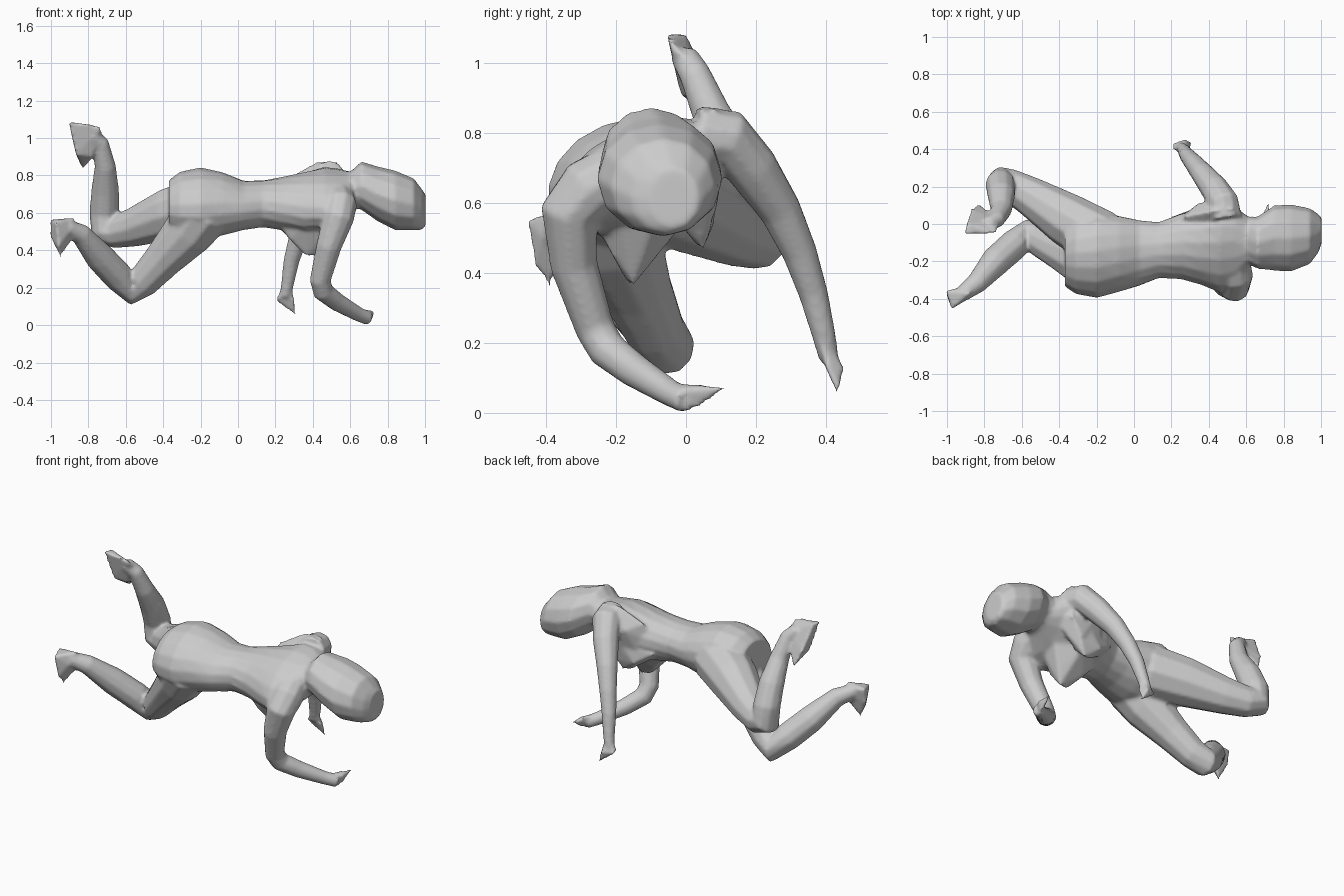
import bpy, bmesh, math
from mathutils import Vector

parts = []


def finish(bm, name):
    bmesh.ops.recalc_face_normals(bm, faces=bm.faces)
    me = bpy.data.meshes.new(name)
    bm.to_mesh(me)
    bm.free()
    ob = bpy.data.objects.new(name, me)
    bpy.context.collection.objects.link(ob)
    parts.append(ob)
    return ob


def skin(rings, name):
    bm = bmesh.new()
    vr = [[bm.verts.new(p) for p in r] for r in rings]
    n = len(vr[0])
    for a, b in zip(vr, vr[1:]):
        for i in range(n):
            j = (i + 1) % n
            bm.faces.new((a[i], a[j], b[j], b[i]))
    bm.faces.new(vr[0])
    bm.faces.new(vr[-1])
    return finish(bm, name)


def body_loft(name, stations, n=16):
    """stations: x, centre y, centre z, half width, half height, roll in degrees"""
    rings = []
    for x, cy, cz, w, h, roll in stations:
        r = math.radians(roll)
        ring = []
        for i in range(n):
            a = 2 * math.pi * i / n
            u, v = w * math.cos(a), h * math.sin(a)
            ring.append((x, cy + u * math.cos(r) - v * math.sin(r),
                         cz + u * math.sin(r) + v * math.cos(r)))
        rings.append(ring)
    return skin(rings, name)


def limb(name, path, n=10):
    """path: x, y, z, radius"""
    pts = [Vector(p[:3]) for p in path]
    rings, side = [], Vector((0.3, 1, 0.1))
    for k, p in enumerate(pts):
        d0 = (p - pts[max(k - 1, 0)]).normalized()
        d1 = (pts[min(k + 1, len(pts) - 1)] - p).normalized()
        t = (d0 + d1).normalized()
        side = (side - t * side.dot(t)).normalized()
        up = t.cross(side)
        r = path[k][3] * 1.03
        rings.append([p + r * (math.cos(a) * side + math.sin(a) * up)
                      for a in (2 * math.pi * i / n for i in range(n))])
    return skin(rings, name)


def hull(name, pts, dy=0, dz=0):
    bm = bmesh.new()
    for x, y, z in pts:
        bm.verts.new((x, y + dy, z + dz))
    bmesh.ops.convex_hull(bm, input=bm.verts)
    loose = [v for v in bm.verts if not v.link_faces]
    bmesh.ops.delete(bm, geom=loose, context='VERTS')
    return finish(bm, name)


# torso: hips, waist, rolled chest, neck base
body_loft("torso", [
    (-.37, -.18, .645, .16, .125, 20), (-.31, -.175, .65, .205, .165, 20),
    (-.20, -.17, .655, .232, .182, 20), (-.08, -.16, .648, .208, .165, 16),
    (.03, -.155, .64, .178, .130, 12), (.13, -.14, .648, .153, .125, 12),
    (.25, -.12, .65, .180, .142, 18), (.36, -.12, .655, .215, .155, 23),
    (.46, -.13, .68, .255, .14, 25), (.54, -.13, .69, .24, .12, 24),
    (.62, -.095, .715, .13, .10, 12), (.70, -.08, .72, .09, .08, 0)])

# chest forms, the left one raised by the roll of the body
chest = [(.18, -.22, .58), (.18, -.05, .57), (.56, -.2, .64), (.56, -.05, .66),
         (.40, -.28, .58), (.38, 0, .55), (.28, -.2, .455), (.29, -.1, .45),
         (.44, -.21, .45), (.45, -.11, .45), (.36, -.165, .37), (.42, -.15, .365)]
hull("right_chest", chest)
hull("left_chest", [(.20, -.22, .49), (.20, -.16, .52), (.56, -.2, .56), (.54, -.11, .60),
                    (.30, -.2, .45), (.31, -.12, .45), (.43, -.21, .44), (.44, -.13, .44),
                    (.40, -.11, .56), (.36, -.165, .385), (.41, -.15, .38)], .20, .09)

# left flank and raised shoulder blade
hull("left_flank", [
    (.20, .0, .66), (.29, .055, .59), (.45, .085, .57), (.53, .09, .66), (.35, .115, .75),
    (.27, .04, .79), (.42, .07, .875), (.53, .085, .875), (.56, .0, .80), (.3, -.08, .70)])

# head, face turned down
body_loft("head", [
    (.60, -.085, .735, .125, .085, 0), (.66, -.10, .745, .14, .13, 0),
    (.75, -.075, .70, .175, .148, 0), (.84, -.075, .667, .18, .160, 0),
    (.94, -.065, .645, .15, .140, 0), (.985, -.05, .617, .105, .108, 0),
    (1.003, -.035, .615, .07, .085, 0)], 12)

# arms
limb("left_arm", [
    (.49, .03, .79, .088), (.475, .12, .785, .083), (.43, .19, .70, .074),
    (.365, .27, .58, .06), (.32, .325, .46, .05), (.285, .365, .34, .042),
    (.265, .395, .22, .034), (.25, .41, .15, .028)])
limb("right_arm", [
    (.53, -.20, .68, .09), (.545, -.28, .64, .09), (.535, -.335, .57, .083),
    (.485, -.32, .42, .067), (.44, -.26, .24, .056), (.455, -.225, .18, .055),
    (.53, -.15, .123, .049), (.64, -.05, .060, .039), (.70, .0, .034, .036)])

# hands
hull("left_hand", [
    (.29, .38, .22), (.24, .40, .21), (.205, .43, .13), (.205, .40, .14),
    (.315, .435, .045), (.275, .455, .13), (.30, .395, .14)])
hull("right_hand", [
    (.66, -.03, .085), (.66, -.03, .03), (.70, 0, -.005), (.70, -.005, .072),
    (.73, .02, .075), (.715, .05, .025), (.72, .13, .075)])

# legs
limb("left_leg", [
    (-.18, -.08, .645, .155), (-.36, .025, .595, .14), (-.55, .145, .525, .105),
    (-.66, .205, .50, .088), (-.715, .22, .51, .085), (-.715, .21, .60, .078),
    (-.71, .155, .72, .073), (-.71, .075, .85, .056), (-.735, .025, .97, .045),
    (-.785, -.005, 1.02, .04)])
limb("right_leg", [
    (-.19, -.23, .61, .158), (-.27, -.20, .49, .133), (-.40, -.14, .35, .102),
    (-.51, -.085, .23, .085), (-.57, -.055, .188, .08), (-.64, -.11, .26, .08),
    (-.74, -.20, .365, .078), (-.84, -.315, .485, .056), (-.92, -.375, .525, .042)])

# feet
hull("left_foot", [
    (-.905, -.055, 1.085), (-.895, 0, 1.085), (-.73, -.05, 1.065), (-.72, .02, 1.0),
    (-.76, .06, .92), (-.78, .0, .90), (-.83, .11, .83), (-.87, .08, .93),
    (-.865, -.015, .91)])
hull("right_foot", [
    (-1.005, -.355, .565), (-.975, -.455, .555), (-.87, -.37, .575), (-.88, -.33, .53),
    (-1.005, -.37, .47), (-.95, -.39, .36), (-.96, -.435, .42), (-.88, -.36, .46),
    (-.90, -.41, .50)])

# fuse the overlapping parts into one continuous skin
bpy.ops.object.select_all(action='DESELECT')
for ob in parts:
    ob.select_set(True)
bpy.context.view_layer.objects.active = parts[0]
bpy.ops.object.join()
body = bpy.context.view_layer.objects.active
body.name = "body"
fuse = body.modifiers.new("fuse", 'REMESH')
fuse.mode = 'VOXEL'
fuse.voxel_size = .01
fuse.use_smooth_shade = True
soften = body.modifiers.new("soften", 'SMOOTH')
soften.factor = .5
soften.iterations = 6
